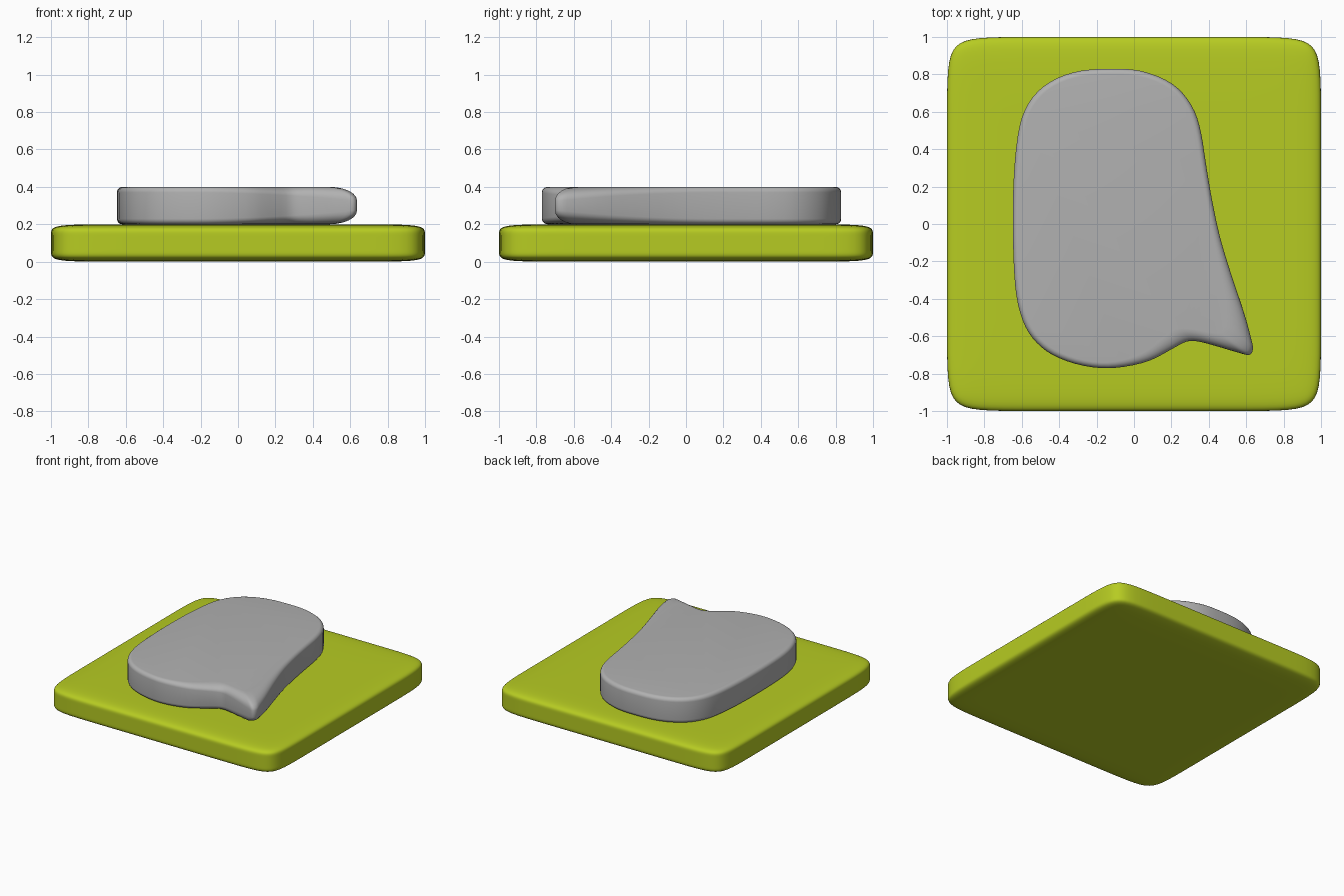
import bpy, bmesh, math
from mathutils import Vector

if "Cube" in bpy.data.objects:
    bpy.data.objects.remove(bpy.data.objects["Cube"])


def material(name, rgb):
    m = bpy.data.materials.new(name)
    m.diffuse_color = (*rgb, 1)
    m.use_nodes = True
    m.node_tree.nodes["Principled BSDF"].inputs["Base Color"].default_value = m.diffuse_color
    return m


def finish(name, bm, mat):
    bmesh.ops.recalc_face_normals(bm, faces=bm.faces[:])
    me = bpy.data.meshes.new(name)
    bm.to_mesh(me)
    bm.free()
    me.materials.append(mat)
    for f in me.polygons:
        f.use_smooth = True
    ob = bpy.data.objects.new(name, me)
    bpy.context.collection.objects.link(ob)
    return ob


green = material("lime green", (0.47, 0.60, 0.016))
grey = material("grey", (0.44, 0.44, 0.44))

# Base slab: cube with support loops, softened by subdivision
bm = bmesh.new()
bmesh.ops.create_cube(bm, size=2)
for axis, cut in ((0, 0.7), (1, 0.7), (2, 0.5)):
    for s in (-1, 1):
        n = Vector((0, 0, 0))
        n[axis] = 1
        bmesh.ops.bisect_plane(bm, geom=bm.verts[:] + bm.edges[:] + bm.faces[:],
                               plane_co=n * cut * s, plane_no=n)
for v in bm.verts:
    v.co.z = 0.1 + 0.1 * v.co.z
base = finish("base_slab", bm, green)
sub = base.modifiers.new("soft", "SUBSURF")
sub.levels = sub.render_levels = 3

# Bubble outline, clockwise from the top
OUTLINE = [(-.12, .83), (.03, .82), (.17, .77), (.26, .70), (.325, .60), (.36, .48),
           (.385, .32), (.417, .13), (.46, -.07), (.52, -.27), (.587, -.47), (.626, -.61),
           (.636, -.67), (.615, -.70), (.556, -.687), (.45, -.656), (.353, -.63),
           (.283, -.628), (.2, -.67), (.085, -.73), (-.05, -.763), (-.18, -.77),
           (-.315, -.747), (-.435, -.70), (-.52, -.635), (-.58, -.55), (-.62, -.43),
           (-.64, -.27), (-.648, 0), (-.642, .265), (-.62, .48), (-.583, .61),
           (-.513, .71), (-.41, .78), (-.28, .82)]
P = [Vector(p) for p in OUTLINE]
N = len(P)
pts = []
for i in range(N):
    a, b, c, d = (P[(i + k) % N] for k in (-1, 0, 1, 2))
    for t in (0, 1 / 3, 2 / 3):
        pts.append(0.5 * (2 * b + (c - a) * t + (2 * a - 5 * b + 4 * c - d) * t * t
                          + (3 * b - a - 3 * c + d) * t ** 3))
M = len(pts)

# Rim rounding: tight around the body, long and sloping towards the tail tip
TIP = Vector((.63, -.69))
shift, drop = [], []
for i, p in enumerate(pts):
    tan = (pts[(i + 1) % M] - pts[i - 1]).normalized()
    w = max(0, 1 - (p - TIP).length / 0.9) ** 2
    shift.append(Vector((tan.y, -tan.x)) * 0.03 * (1 - w) + Vector((-.8, .6)) * 0.2 * w)
    drop.append(0.03 + 0.045 * w)

# Speech bubble: stacked rings with rounded rims, capped top and bottom
bm = bmesh.new()
STEPS = 6
rings = []
for side in (-1, 1):
    for k in range(STEPS + 1):
        a = math.pi / 2 * (k if side > 0 else STEPS - k) / STEPS
        rings.append([bm.verts.new((*(p + s * (1 - math.cos(a))),
                                    0.3 + side * (0.1 - h * (1 - math.sin(a)))))
                      for p, s, h in zip(pts, shift, drop)])
for lo, hi in zip(rings, rings[1:]):
    for i in range(M):
        j = (i + 1) % M
        bm.faces.new((lo[i], lo[j], hi[j], hi[i]))
bm.faces.new(rings[0])
bm.faces.new(rings[-1])
finish("speech_bubble", bm, grey)
